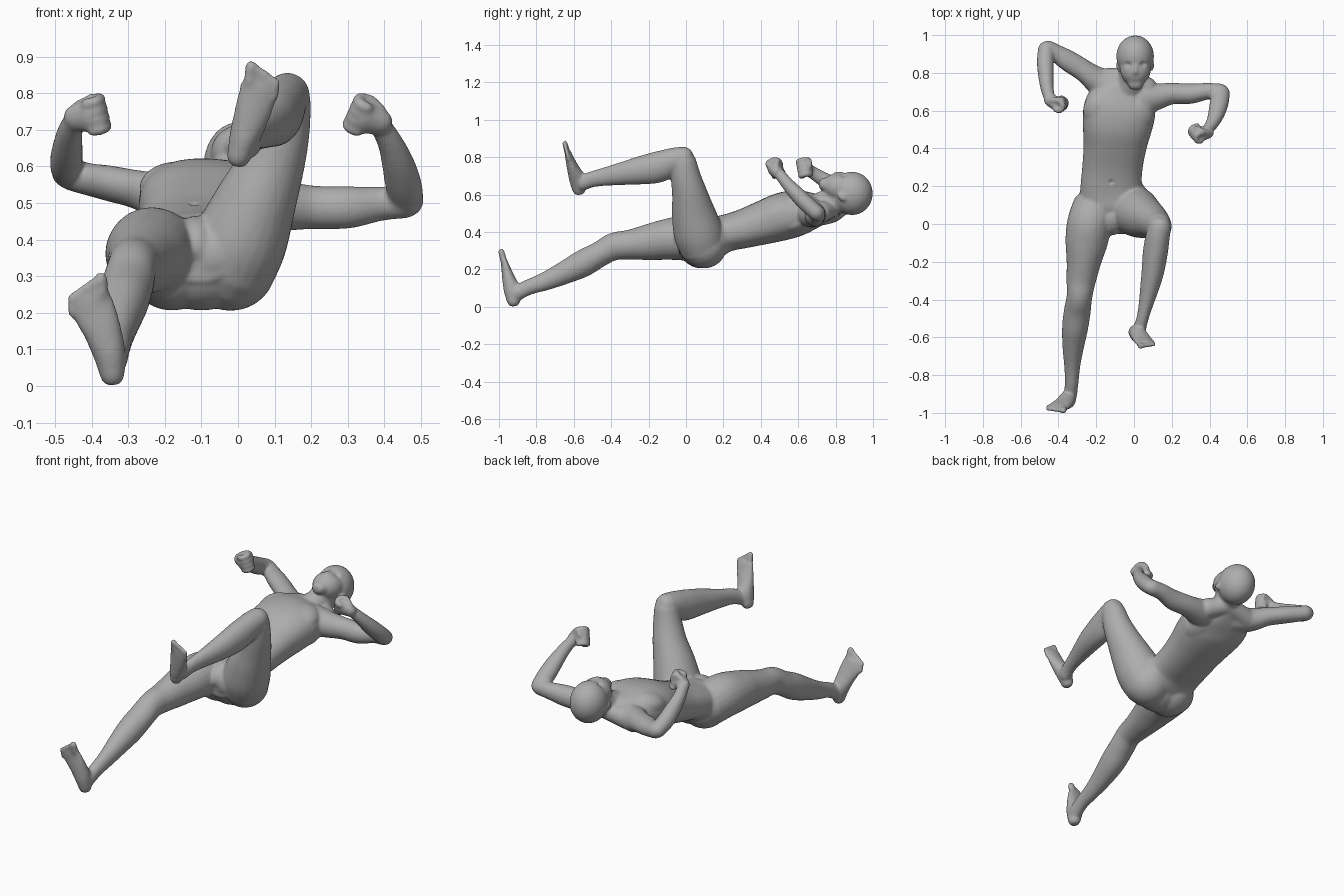
import bpy, bmesh, math
from mathutils import Vector, Matrix

skin = bpy.data.materials.new("plain_grey")
skin.diffuse_color = (0.42, 0.42, 0.42, 1)
bm = bmesh.new()


def spline(pts, steps=5):
    """Catmull-Rom through points that also carry their two radii."""
    p = [Vector(q) for q in pts]
    p = [p[0] * 2 - p[1]] + p + [p[-1] * 2 - p[-2]]
    out = []
    for i in range(1, len(p) - 2):
        a, b, c, d = p[i - 1:i + 3]
        for k in range(steps):
            t = k / steps
            out.append(0.5 * (b * 2 + (c - a) * t + (a * 2 - b * 5 + c * 4 - d) * t * t
                              + (b * 3 - a - c * 3 + d) * t ** 3))
    return out + [p[-2]]


def power(x, e):
    return math.copysign(abs(x) ** e, x)


def limb(pts, side, n=24, e=1.0):
    """Closed tube; each point is x, y, z, half width along side, half depth. e < 1 is boxier."""
    s = spline(pts)
    pos = [Vector(q[:3]) for q in s]
    rings = []
    last = len(s) - 1
    for i, q in enumerate(s):
        t = (pos[min(i + 1, last)] - pos[max(i - 1, 0)]).normalized()
        u = Vector(side)
        u = (u - t * u.dot(t)).normalized()
        v = t.cross(u)
        r = min(q[3], q[4])
        layers = [(0, 1)]
        if i == 0:
            layers = [(-0.75 * r, 0.5), (-0.45 * r, 0.82), (0, 1)]
        elif i == last:
            layers = [(0, 1), (0.45 * r, 0.82), (0.75 * r, 0.5)]
        for off, k in layers:
            ring = []
            for j in range(n):
                a = math.tau * j / n
                ring.append(bm.verts.new(pos[i] + t * off + u * (power(math.cos(a), e) * q[3] * k)
                                         + v * (power(math.sin(a), e) * q[4] * k)))
            rings.append(ring)
    for a, b in zip(rings, rings[1:]):
        for j in range(n):
            bm.faces.new((a[j], a[(j + 1) % n], b[(j + 1) % n], b[j]))
    bm.faces.new(rings[0][::-1])
    bm.faces.new(rings[-1])


def blob(c, r, tilt=0, axis='X'):
    m = Matrix.Translation(c) @ Matrix.Rotation(math.radians(tilt), 4, axis) @ Matrix.Diagonal((*r, 1))
    bmesh.ops.create_uvsphere(bm, u_segments=24, v_segments=16, radius=1, matrix=m)


def toes(tip, across, along, size):
    """Five toes, from the big toe outwards."""
    tip, across, along = Vector(tip), Vector(across), Vector(along)
    for i in range(5):
        r = size * (1 if i == 0 else 0.7)
        c = tip + across * (i + (0.35 if i else 0)) - along * (0.009 * i)
        limb([(*(c - along * 0.05), r, r), (*c, r, r * 0.9)], across, 10)


def fist(c, knuckle, across, back):
    """Palm, four curled fingers and a thumb."""
    c, k, a, b = (Vector(q) for q in (c, knuckle, across, back))
    k.normalize()
    a = (a - k * a.dot(k)).normalized()
    b = k.cross(a) * (1 if k.cross(a).dot(b) > 0 else -1)
    limb([(*(c - k * 0.045), 0.036, 0.03), (*(c + k * 0.015), 0.048, 0.033)], a)
    for i in range(4):
        f = c + a * (0.026 * (i - 1.5))
        path = [f + k * 0.015 + b * 0.015, f + k * 0.04 + b * 0.004,
                f + k * 0.035 - b * 0.03, f - b * 0.035]
        limb([(*p, 0.016, 0.016) for p in path], a, 10)
    limb([(*(c - k * 0.03 + a * 0.03 - b * 0.015), 0.016, 0.016),
          (*(c + k * 0.01 + a * 0.035 - b * 0.045), 0.015, 0.015),
          (*(c + k * 0.02 - b * 0.05), 0.012, 0.012)], b + a * 0.3, 10)


# Torso, from pelvis to neck root
limb([(-.11, .03, .345, .15, .10), (-.11, .12, .36, .185, .115), (-.12, .21, .392, .163, .10),
      (-.113, .31, .418, .16, .105), (-.10, .42, .452, .168, .118), (-.088, .52, .484, .185, .128),
      (-.075, .61, .503, .19, .12), (-.055, .69, .515, .16, .092), (-.035, .76, .53, .078, .064)],
     (1, .1, 0), 32, 0.86)
# Chest muscles, shoulder blades, buttocks and groin
blob((-.165, .60, .54), (.105, .11, .07), 15)
blob((.0, .575, .538), (.105, .11, .068), 15)
blob((-.15, .62, .46), (.10, .12, .06), 18)
blob((.005, .60, .455), (.10, .12, .06), 18)
blob((-.18, .085, .328), (.125, .13, .122))
blob((-.02, .095, .328), (.125, .125, .123))
blob((-.10, .08, .328), (.14, .12, .122))
blob((-.07, .045, .36), (.10, .10, .10))
blob((-.115, .02, .395), (.055, .085, .065), 30)
# Neck and shoulder slopes
limb([(-.04, .68, .525, .085, .07), (-.02, .76, .555, .068, .075), (0, .84, .59, .07, .083)], (1, 0, 0))
for x, y in ((-.16, .765), (.07, .715)):
    limb([(-.02, .78, .53, .05, .05), (x, y, .505, .06, .058)], (0, 1, 0))

# Skull, jaw, nose, brow, lips and ears
blob((.006, .888, .606), (.1, .111, .116))
blob((.008, .825, .636), (.083, .095, .077), -15)
limb([(.008, .79, .648, .064, .05), (.008, .738, .655, .042, .036)], (1, 0, 0))
limb([(.008, .858, .704, .008, .009), (.008, .83, .71, .011, .012), (.008, .803, .71, .016, .014)], (1, 0, 0), 12)
limb([(-.045, .866, .69, .012, .012), (.008, .868, .702, .012, .012), (.061, .866, .69, .012, .012)], (0, 1, 0), 12)
blob((.008, .77, .692), (.027, .013, .01))
for s in (-1, 1):
    blob((.006 + s * .087, .838, .585), (.014, .03, .02), -25)

# Extended leg
limb([(-.2, .09, .345, .125, .12), (-.235, .0, .367, .12, .122), (-.252, -.1, .36, .112, .11),
      (-.266, -.2, .345, .092, .097), (-.28, -.3, .332, .078, .08), (-.289, -.385, .322, .068, .074),
      (-.30, -.46, .282, .071, .068), (-.312, -.55, .232, .069, .073), (-.322, -.65, .182, .057, .062),
      (-.327, -.75, .137, .043, .05), (-.33, -.84, .105, .036, .042), (-.338, -.91, .07, .036, .042)], (1, 0, 0))
# Extended foot
limb([(-.343, -.922, .028, .034, .036), (-.352, -.93, .09, .045, .045), (-.372, -.95, .155, .053, .034),
      (-.393, -.963, .205, .06, .024), (-.403, -.974, .245, .055, .018)], (1, 0, .25))
toes((-.375, -.988, .297), (-.0185, 0, -.004), (-.05, -.25, .97), .019)

# Raised thigh
limb([(-.03, .09, .32, .13, .125), (.008, .065, .40, .128, .132), (.048, .04, .50, .112, .117),
      (.09, .02, .60, .092, .096), (.118, 0, .69, .078, .081), (.136, -.015, .782, .065, .068)], (1, 0, 0))
# Raised shin
limb([(.138, -.008, .797, .06, .062), (.125, -.07, .777, .064, .073), (.113, -.15, .747, .066, .084),
      (.10, -.25, .728, .06, .075), (.082, -.34, .712, .05, .062), (.062, -.43, .696, .038, .05),
      (.045, -.50, .682, .032, .043), (.028, -.56, .66, .034, .042)], (1, .2, 0))
# Raised foot
limb([(.001, -.572, .623, .032, .036), (.018, -.58, .68, .042, .045), (.036, -.602, .735, .049, .034),
      (.05, -.62, .785, .052, .024), (.055, -.632, .825, .048, .018)], (1, 0, -.2))
toes((.036, -.648, .877), (.0165, 0, -.002), (.1, -.25, .96), .017)

# Arm on the +x side
limb([(.02, .65, .51, .085, .085), (.11, .672, .495, .073, .072), (.2, .69, .488, .057, .06),
      (.30, .69, .488, .054, .058), (.39, .703, .498, .044, .047), (.462, .70, .502, .043, .044)], (0, 1, 0))
limb([(.463, .70, .50, .045, .042), (.452, .645, .55, .05, .044), (.438, .59, .605, .045, .041),
      (.418, .54, .66, .036, .034), (.39, .50, .71, .03, .03), (.37, .48, .735, .031, .031)], (1, 0, 0))
fist((.354, .473, .73), (-.85, -.25, .25), (0, -.5, .85), (.3, -.8, -.4))

# Arm on the -x side
limb([(-.1, .70, .51, .085, .08), (-.195, .76, .512, .075, .067), (-.27, .815, .535, .061, .052),
      (-.35, .865, .553, .058, .048), (-.41, .903, .565, .048, .044), (-.46, .93, .578, .044, .043)], (-.6, .8, 0))
limb([(-.464, .93, .58, .044, .043), (-.469, .86, .61, .045, .047), (-.466, .79, .648, .042, .045),
      (-.46, .72, .69, .035, .038), (-.447, .67, .722, .031, .033), (-.43, .65, .735, .035, .035)], (1, 0, 0))
fist((-.412, .633, .736), (.8, -.5, .1), (0, -.3, .9), (-.3, -.8, .3))

bmesh.ops.recalc_face_normals(bm, faces=bm.faces)
mesh = bpy.data.meshes.new("body")
bm.to_mesh(mesh)
bm.free()
body = bpy.data.objects.new("body", mesh)
bpy.context.collection.objects.link(body)
bpy.context.view_layer.objects.active = body
body.select_set(True)

# Fuse all parts into one skin and soften the joins
fuse = body.modifiers.new("fuse", 'REMESH')
fuse.mode = 'VOXEL'
fuse.voxel_size = 0.007
soften = body.modifiers.new("soften", 'SMOOTH')
soften.factor = 0.5
soften.iterations = 10
for name in ("fuse", "soften"):
    bpy.ops.object.modifier_apply(modifier=name)

# Eye sockets and navel pressed into the skin
dents = [((-.028, .845, .695), .026, (0, .003, -.01)), ((.044, .845, .695), .026, (0, .003, -.01)),
         ((-.12, .225, .49), .02, (0, 0, -.012))]
for c, r, push in dents:
    for v in body.data.vertices:
        d = (v.co - Vector(c)).length / r
        if d < 1:
            v.co += Vector(push) * (1 - d * d) ** 2

body.data.materials.clear()
body.data.materials.append(skin)
for f in body.data.polygons:
    f.material_index = 0
bpy.ops.object.shade_smooth_by_angle(angle=math.radians(60))
